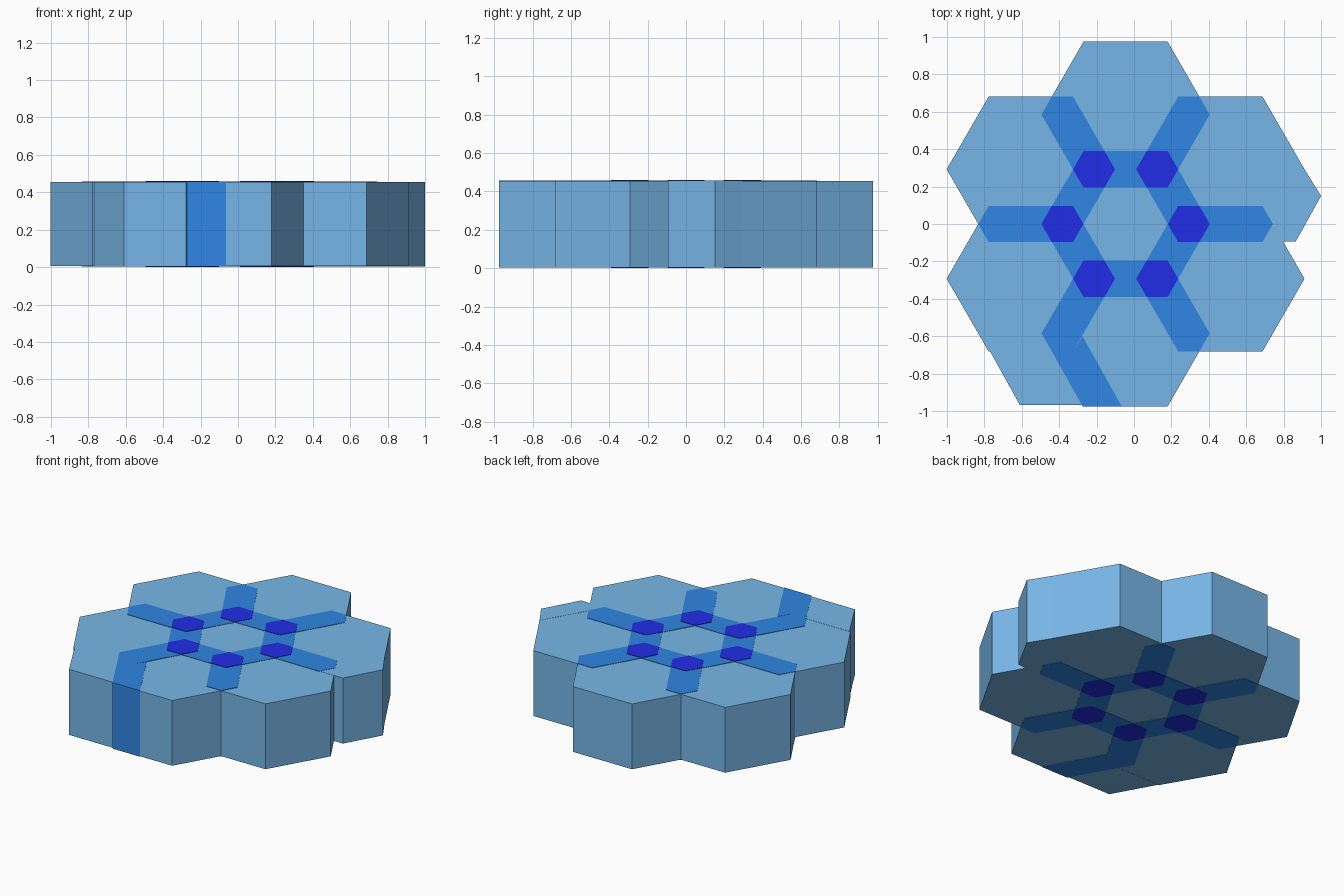
import bpy, bmesh
from math import cos, sin, pi
from mathutils import Vector

if "Cube" in bpy.data.objects:
    bpy.data.objects.remove(bpy.data.objects["Cube"])

R = 0.45            # hexagon radius
H = 0.46            # total height
CX = -0.045         # middle of the cluster
STEP = 0.585        # distance from middle to outer hexagons


def material(name, rgb):
    m = bpy.data.materials.new(name)
    m.diffuse_color = (*rgb, 1)
    m.use_nodes = True
    m.node_tree.nodes["Principled BSDF"].inputs["Base Color"].default_value = m.diffuse_color
    return m


light = material("light_blue", (0.185, 0.47, 0.80))
mid = material("mid_blue", (0.03, 0.24, 0.77))
dark = material("dark_blue", (0.015, 0.026, 0.79))


def hexagon(x, y):
    return [Vector((x + R * cos(i * pi / 3), y + R * sin(i * pi / 3))) for i in range(6)]


def clip(subject, clipper):
    """Intersection of a polygon with a convex counter-clockwise one."""
    out = subject
    for i, a in enumerate(clipper):
        edge = clipper[(i + 1) % len(clipper)] - a
        side = lambda p: edge.cross(p - a)
        src, out = out, []
        for j, p in enumerate(src):
            q = src[(j + 1) % len(src)]
            sp, sq = side(p), side(q)
            if sp >= 0:
                out.append(p)
            if sp * sq < 0:
                out.append(p.lerp(q, sp / (sp - sq)))
    return out


def prism(name, poly, inset, mat):
    bm = bmesh.new()
    face = bm.faces.new([bm.verts.new((p.x, p.y, inset)) for p in poly])
    top = bmesh.ops.extrude_face_region(bm, geom=[face], use_keep_orig=True)
    verts = [g for g in top["geom"] if isinstance(g, bmesh.types.BMVert)]
    bmesh.ops.translate(bm, vec=(0, 0, H - 2 * inset), verts=verts)
    bmesh.ops.remove_doubles(bm, verts=bm.verts, dist=1e-4)
    bmesh.ops.recalc_face_normals(bm, faces=bm.faces)
    mesh = bpy.data.meshes.new(name)
    bm.to_mesh(mesh)
    bm.free()
    mesh.materials.append(mat)
    bpy.context.collection.objects.link(bpy.data.objects.new(name, mesh))


# Seven overlapping hexagonal tiles
centre = hexagon(CX, 0)
ring = [hexagon(CX + STEP * cos(pi / 6 + i * pi / 3),
                STEP * sin(pi / 6 + i * pi / 3)) for i in range(6)]
prism("centre_tile", centre, 0.005, light)
for i, tile in enumerate(ring):
    prism(f"outer_tile_{i}", tile, 0.005, light)

# Double overlaps (strips) and triple overlaps (small hexagons)
for i, tile in enumerate(ring):
    strip = clip(tile, ring[(i + 1) % 6])
    prism(f"inner_strip_{i}", clip(tile, centre), 0.0025, mid)
    prism(f"outer_strip_{i}", strip, 0.0025, mid)
    prism(f"junction_{i}", clip(strip, centre), 0, dark)

# Partial tile at the right
right_part = [Vector(p) for p in ((0.685, -0.093), (0.865, -0.093), (1.0, 0.15), (0.91, 0.295))]
prism("right_partial_tile", right_part, 0.004, light)

# Partial tile at the lower left, and its overlap with the bottom tile
left_part = [Vector(p) for p in ((-0.77, -0.68), (-0.61, -0.968), (-0.065, -0.968),
                                 (-0.275, -0.60), (-0.325, -0.68))]
prism("left_partial_tile", left_part, 0.004, light)
overlap = clip(left_part, ring[4])
overlap = [Vector((p.x, -0.976 if p.y < -0.96 else p.y)) for p in overlap]
prism("left_partial_strip", overlap, 0.0025, mid)
